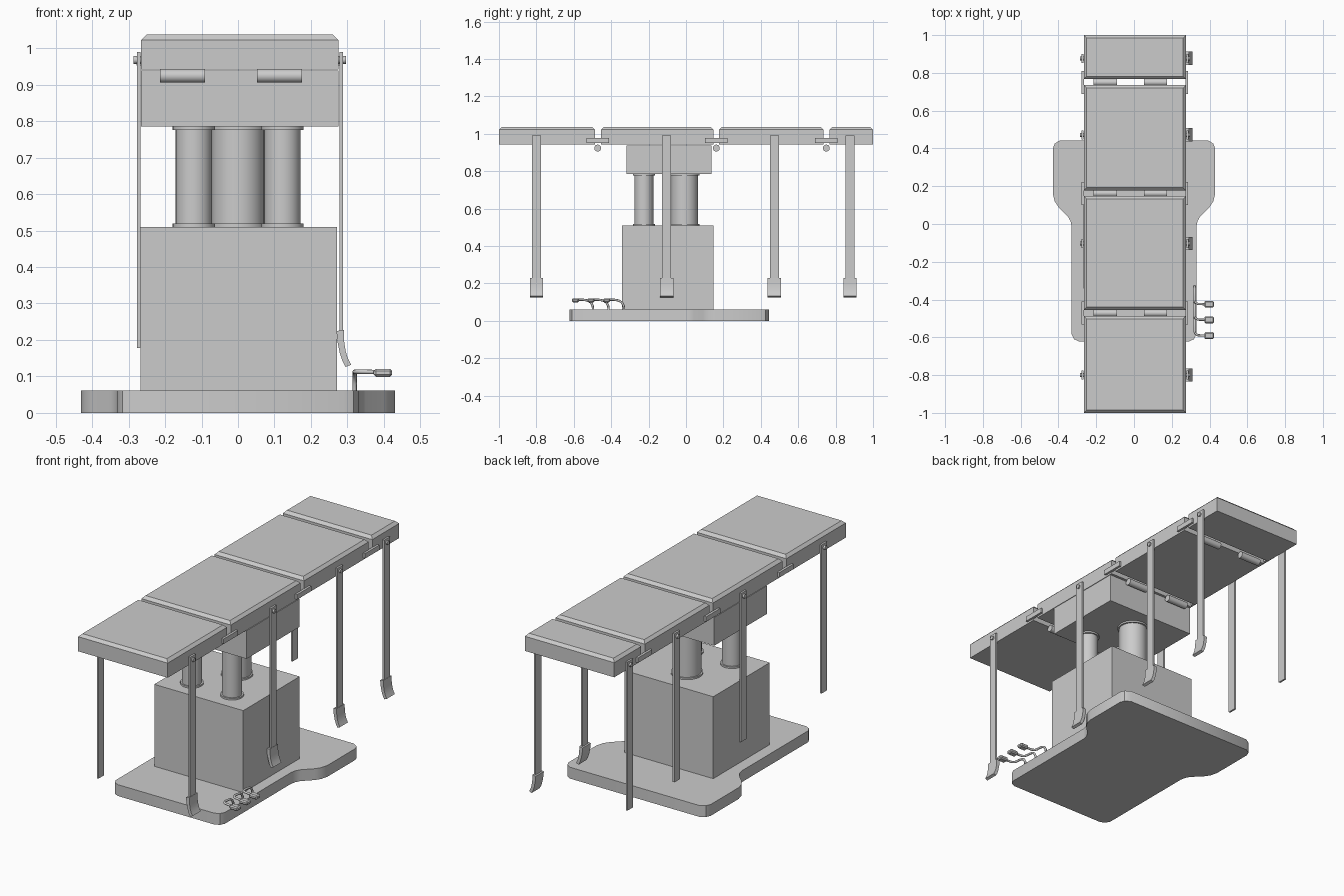
import bpy, bmesh, math
from mathutils import Vector

if "Cube" in bpy.data.objects:
    bpy.data.objects.remove(bpy.data.objects["Cube"])


def finish(name, bm, smooth=False):
    bmesh.ops.recalc_face_normals(bm, faces=bm.faces)
    me = bpy.data.meshes.new(name)
    bm.to_mesh(me)
    bm.free()
    ob = bpy.data.objects.new(name, me)
    bpy.context.collection.objects.link(ob)
    if smooth:
        bpy.ops.object.select_all(action='DESELECT')
        ob.select_set(True)
        bpy.context.view_layer.objects.active = ob
        bpy.ops.object.shade_smooth_by_angle(angle=math.radians(35))
    return ob


def box(name, lo, hi, top_chamfer=0, chamfer=0):
    bm = bmesh.new()
    lo, hi = Vector(lo), Vector(hi)
    bmesh.ops.create_cube(bm, size=1)
    for v in bm.verts:
        v.co = Vector([(lo[i] + hi[i]) / 2 + v.co[i] * (hi[i] - lo[i]) for i in range(3)])
    edges = [e for e in bm.edges if all(v.co.z > hi.z - 1e-5 for v in e.verts)] if top_chamfer else bm.edges[:]
    if top_chamfer or chamfer:
        bmesh.ops.bevel(bm, geom=edges, offset=top_chamfer or chamfer, segments=1, affect='EDGES')
    return finish(name, bm)


def cylinder(name, a, b, r, n=32):
    a, b = Vector(a), Vector(b)
    bm = bmesh.new()
    bmesh.ops.create_cone(bm, cap_ends=True, segments=n, radius1=r, radius2=r, depth=(b - a).length)
    q = (b - a).to_track_quat('Z', 'Y')
    for v in bm.verts:
        v.co = q @ v.co + (a + b) / 2
    return finish(name, bm, True)


def extrude(name, pts, vec, smooth=False):
    bm = bmesh.new()
    f = bm.faces.new([bm.verts.new(p) for p in pts])
    r = bmesh.ops.extrude_face_region(bm, geom=[f])
    bmesh.ops.translate(bm, verts=[g for g in r['geom'] if isinstance(g, bmesh.types.BMVert)], vec=vec)
    return finish(name, bm, smooth)


def tube(name, pts, r):
    cu = bpy.data.curves.new(name, 'CURVE')
    cu.dimensions = '3D'
    cu.bevel_depth = r
    cu.bevel_resolution = 2
    cu.use_fill_caps = True
    s = cu.splines.new('POLY')
    s.points.add(len(pts) - 1)
    for p, c in zip(s.points, pts):
        p.co = (*c, 1)
    ob = bpy.data.objects.new(name, cu)
    bpy.context.collection.objects.link(ob)
    bpy.ops.object.select_all(action='DESELECT')
    ob.select_set(True)
    bpy.context.view_layer.objects.active = ob
    bpy.ops.object.convert(target='MESH')
    bpy.ops.object.shade_smooth_by_angle(angle=math.radians(50))


XL, XR = -0.266, 0.275

# floor base: wide at the back, waisted toward the front
half = [(0.29, -0.622), (0.317, -0.61), (0.33, -0.585), (0.33, -0.015), (0.336, 0.015), (0.35, 0.04),
        (0.40, 0.09), (0.42, 0.12), (0.43, 0.16), (0.43, 0.40), (0.42, 0.425), (0.392, 0.443)]
outline = half + [(-x, y) for x, y in reversed(half)]
extrude('floor_base', [(x, y, 0) for x, y in outline], (0, 0, 0.062), True)

# pedestal and the head block under the table top
box('pedestal', (-0.267, -0.342, 0.06), (0.271, 0.146, 0.51))
box('head_block', (XL, -0.318, 0.785), (XR, 0.137, 0.939))

# lifting columns with end flanges
for i, (x, y, r) in enumerate([(-0.121, -0.225, 0.05), (0.122, -0.225, 0.05), (0, -0.008, 0.072)]):
    cylinder(f'column_{i}', (x, y, 0.505), (x, y, 0.788), r)
    for z in (0.508, 0.776):
        cylinder(f'column_flange_{i}', (x, y, z), (x, y, z + 0.011), r + 0.008)

# four padded table sections
for i, (a, b) in enumerate([(-1, -0.487), (-0.455, 0.147), (0.177, 0.735), (0.767, 1)]):
    box(f'table_section_{i}', (XL, a, 0.942), (XR, b, 1.037), top_chamfer=0.015)

# hinges at each joint: side links and knuckles below
for y in (-0.472, 0.162, 0.75):
    for x in (XL - 0.012, XR - 0.002):
        box('hinge_link', (x, y - 0.061, 0.952), (x + 0.014, y + 0.061, 0.979))
    for x in (-0.214, 0.052):
        cylinder('hinge_knuckle', (x, y, 0.924), (x + 0.123, y, 0.924), 0.0185, 20)

# hanging straps with pins, and curved buckles on the right
for y in (-0.80, -0.103, 0.472, 0.877):
    box('left_strap', (-0.277, y - 0.024, 0.178), (-0.267, y + 0.024, 0.99))
    box('right_strap', (0.278, y - 0.024, 0.21), (0.288, y + 0.024, 0.99))
    cylinder('left_pin', (-0.287, y, 0.968), (-0.262, y, 0.968), 0.011, 16)
    cylinder('right_pin', (0.27, y, 0.968), (0.296, y, 0.968), 0.011, 16)
    inner = [(0.270, 0.224), (0.273, 0.195), (0.279, 0.165), (0.286, 0.143), (0.295, 0.126)]
    outer = [(0.310, 0.132), (0.301, 0.150), (0.295, 0.170), (0.291, 0.197), (0.290, 0.228)]
    extrude('strap_buckle', [(x, y - 0.035, z) for x, z in inner + outer], (0, 0.07, 0), True)

# foot pedals on bent stems
for i in range(3):
    y = -0.33 - 0.083 * i
    path = [(0.32, 0, 0.055), (0.32, -0.003, 0.08), (0.32, -0.012, 0.098), (0.32, -0.03, 0.109),
            (0.32, -0.055, 0.113), (0.32, -0.072, 0.113), (0.325, -0.085, 0.113),
            (0.338, -0.093, 0.113), (0.38, -0.095, 0.112)]
    tube(f'pedal_stem_{i}', [(px, y + py, pz) for px, py, pz in path], 0.006)
    box(f'pedal_pad_{i}', (0.372, y - 0.113, 0.099), (0.423, y - 0.077, 0.121), chamfer=0.006)
